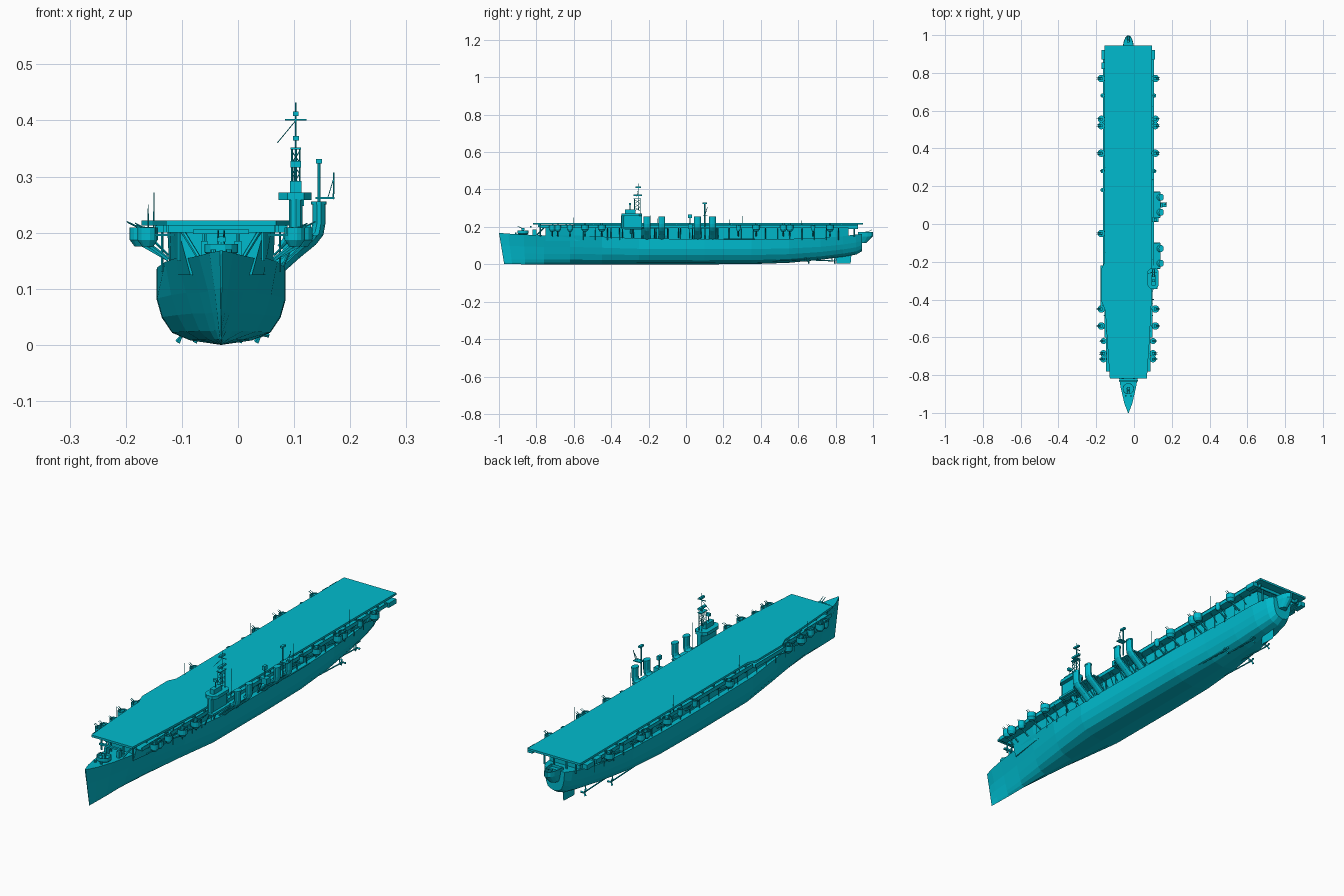
import bpy, bmesh, math
from mathutils import Vector, Matrix

CX = -0.03  # hull centreline
mat = bpy.data.materials.new("cyan")
mat.diffuse_color = (0.0, 0.5, 0.62, 1)


class Part:
    """Collects simple solids into one mesh object."""
    def __init__(self):
        self.bm = bmesh.new()

    def box(self, x0, x1, y0, y1, z0, z1):
        m = Matrix.Translation(((x0+x1)/2, (y0+y1)/2, (z0+z1)/2)) @ Matrix.Diagonal((x1-x0, y1-y0, z1-z0, 1))
        bmesh.ops.create_cube(self.bm, size=1, matrix=m)

    def rod(self, a, b, r, r2=None, n=6):
        a, b = Vector(a), Vector(b)
        d = b - a
        m = Matrix.Translation((a+b)/2) @ d.to_track_quat('Z', 'Y').to_matrix().to_4x4()
        bmesh.ops.create_cone(self.bm, cap_ends=True, segments=n, radius1=r,
                              radius2=r if r2 is None else r2, depth=d.length, matrix=m)

    def loft(self, rings, closed=True, caps=True):
        rs = [[self.bm.verts.new(p) for p in r] for r in rings]
        n = len(rs[0])
        for a, b in zip(rs, rs[1:]):
            for i in range(n if closed else n-1):
                j = (i+1) % n
                self.bm.faces.new((a[i], a[j], b[j], b[i]))
        if caps:
            self.bm.faces.new(rs[0][::-1])
            self.bm.faces.new(rs[-1])

    def tub(self, x, y, z0, z1, r, n=14):
        """Open gun tub: outer wall, rim, inner wall, floor."""
        levels = [(r*.55, z0-.012), (r, z0), (r, z1), (r*.9, z1), (r*.9, z0+.004)]
        self.loft([[(x+q*math.cos(k*math.tau/n), y+q*math.sin(k*math.tau/n), z) for k in range(n)]
                   for q, z in levels])

    def gun(self, x, y, z, s, dx, dy):
        """Pedestal, shielded mount and twin barrels pointing along dx, dy."""
        self.rod((x, y, z), (x, y, z+s*.5), s*.35, s*.25, 8)
        self.box(x-s*.3, x+s*.3, y-s*.3, y+s*.3, z+s*.5, z+s*.9)
        for o in (-.2, .2):
            px, py = x-dy*o*s, y+dx*o*s
            self.rod((px, py, z+s*.75), (px+dx*s*1.1, py+dy*s*1.1, z+s*1.3), s*.07, s*.05, 5)

    def done(self, name):
        bmesh.ops.recalc_face_normals(self.bm, faces=self.bm.faces)
        me = bpy.data.meshes.new(name)
        self.bm.to_mesh(me)
        self.bm.free()
        me.materials.append(mat)
        ob = bpy.data.objects.new(name, me)
        bpy.context.collection.objects.link(ob)
        return ob


# Hull: stations of (y, keel z, top z, half width, fullness, stem rake)
stations = [(-.972, .002, .168, .002, 0, .028), (-.93, .001, .164, .021, 0, .02), (-.86, 0, .159, .040, .05, .008),
            (-.76, 0, .155, .058, .25, 0), (-.62, 0, .155, .080, .5, 0), (-.45, 0, .148, .100, .75, 0),
            (-.25, 0, .138, .114, 1, 0), (.1, 0, .135, .115, 1, 0), (.35, .001, .135, .114, .97, 0),
            (.55, .008, .136, .108, .85, 0), (.72, .024, .14, .098, .75, 0), (.84, .04, .15, .084, .72, 0),
            (.91, .052, .16, .066, .75, 0), (.94, .07, .162, .048, .85, 0)]
full = [(0, 0), (.48, .06), (.76, .16), (.92, .36), (1, .6), (1, 1)]
vee = [0, .1, .2, .36, .56, 1]
hull = Part()
rings = []
for y, k, t, w, f, rake in stations:
    half = [(w*(f*a+(1-f)*v), k+(t-k)*b, y-rake*b) for (a, b), v in zip(full, vee)]
    rings.append([(CX+a, yy, z) for a, z, yy in half] + [(CX-a, yy, z) for a, z, yy in half[:0:-1]])
hull.loft(rings)
hull.done("hull")

# Hangar walls, stepped in from the hull, with flared forward end
hangar = Part()
hangar.loft([[(CX-w0, y, .125), (CX+w0, y, .125), (CX+w1, y, .207), (CX-w1, y, .207)]
             for y, w0, w1 in [(-.75, .055, .077), (-.6, .076, .09), (-.4, .092, .096), (.6, .092, .096),
                               (.8, .08, .088), (.87, .066, .08)]])
hangar.done("hangar")

# Flight deck outline with port bulge and narrowed forward end
outline = [(-.128, -.818), (.068, -.818), (.082, -.62), (.092, -.42), (.095, .945), (-.155, .945),
           (-.155, -.2), (-.172, -.235), (-.172, -.41), (-.152, -.46), (-.142, -.62)]
deck = Part()
deck.loft([[(x, y, z) for x, y in outline] for z in (.213, .222)])
deck.done("flight_deck")

# Deck beams and fascia below the deck
beams = Part()
for i in range(24):
    y = -.79 + i*.0735
    w = .095 if y < -.6 else .118
    beams.box(CX-w, CX+w, y, y+.006, .2, .213)
for s in (-1, 1):
    beams.box(CX+s*.1-.003, CX+s*.1+.003, -.6, .92, .2, .213)
    for y in (-.78, .9):
        for o in (.03, .075):
            beams.rod((CX+s*o, y, .15), (CX+s*o, y, .213), .004)
beams.done("deck_beams")

# Catwalks with outer screens and supporting struts on both sides
walk = Part()
for s in (-1, 1):
    for y0, y1, w in [(-.78, -.6, .117), (-.6, -.45, .126), (-.45, -.22, .146 if s < 0 else .128),
                      (-.22, .9, .134)]:
        x0, x1 = sorted((CX+s*(w-.035), CX+s*w))
        walk.box(x0, x1, y0, y1, .194, .198)
        walk.box(CX+s*w-.001, CX+s*w+.001, y0, y1, .194, .21)
    for i in range(22):
        y = -.55 + i*.065
        walk.rod((CX+s*.094, y, .16), (CX+s*.13, y, .195), .002, n=4)
        walk.rod((CX+s*.105, y, .13), (CX+s*.105, y, .2), .0018, n=4)
walk.done("catwalks")

# Side gun tubs and mounts
tubs, guns = Part(), Part()
for s in (-1, 1):
    for y, r in [(.77, .02), (.68, .011), (.555, .019), (.52, .019), (.375, .02), (.28, .011), (.18, .011),
                 (-.05, .02), (-.45, .02), (-.54, .02), (-.62, .016), (-.685, .018), (-.715, .018)]:
        if s > 0 and -.3 < y < .2:
            continue
        x = CX + s*(.143 - (.012 if y < -.6 else 0) - (.006 if r < .012 else 0))
        tubs.tub(x, y, .187, .209, r)
        tubs.rod((x, y, .18), (CX+s*.094, y, .152), .004, n=5)
        guns.gun(x, y, .19, r*1.15, s, 0)
tubs.box(-.172, -.15, .82, .855, .19, .21)
tubs.box(.09, .112, .87, .92, .19, .21)
tubs.box(-.172, -.15, .87, .92, .19, .21)

# Bow gun platform and overhanging stern gallery
tubs.tub(CX, -.872, .165, .18, .03)
guns.gun(CX, -.872, .17, .026, 0, -1)
n = 9
for lv in [[(.022, .045, .115), (.03, .08, .15), (.03, .08, .172), (.026, .075, .172), (.026, .075, .153)]]:
    tubs.loft([[(CX+w*math.cos(math.pi*i/n), .92+d*(math.sin(math.pi*i/n)), z) for i in range(n+1)]
               for w, d, z in lv])
guns.gun(CX, .968, .153, .024, 0, 1)
tubs.done("gun_tubs")
guns.done("guns")

# Forecastle fittings
fit = Part()
for s in (-1, 1):
    fit.rod((CX+s*.014, -.91, .16), (CX+s*.014, -.91, .17), .005, n=8)
    fit.box(CX+s*.03-.006, CX+s*.03+.006, -.82, -.8, .155, .185)
    fit.rod((CX+s*.04, -.8, .156), (CX+s*.07, -.75, .205), .004)
fit.box(CX-.05, CX+.05, -.835, -.825, .198, .206)
fit.done("forecastle_fittings")

# Island: tower, bridge, upper platform
isl = Part()
isl.box(.093, .113, -.33, -.235, .185, .258)
isl.box(.08, .125, -.345, -.225, .19, .199)
isl.loft([[(x, y, z) for x, y in [(.088, -.345), (.118, -.345), (.131, -.325), (.131, -.25), (.118, -.235),
                                  (.088, -.235), (.072, -.25), (.072, -.325)]] for z in (.258, .272)])
isl.box(.093, .113, -.325, -.27, .272, .292)
isl.rod((.103, -.335, .2), (.103, -.335, .26), .012, n=8)
isl.rod((.08, -.29, .17), (.103, -.29, .2), .012, n=6)
isl.done("island")

# Lattice mast with pole, yards and radar
mast = Part()
legs = [(.096, -.275), (.11, -.275), (.11, -.245), (.096, -.245)]
for i, (x, y) in enumerate(legs):
    x2, y2 = legs[(i+1) % 4]
    mast.rod((x, y, .27), (x, y, .35), .0017, n=5)
    for z in (.285, .305, .325):
        mast.rod((x, y, z), (x2, y2, z+.02), .001, n=4)
mast.box(.094, .112, -.28, -.24, .348, .352)
mast.rod((.103, -.255, .29), (.103, -.255, .432), .0025, .0012)
mast.box(.098, .109, -.28, -.235, .364, .372)
mast.box(.084, .122, -.257, -.254, .4, .4025)
mast.box(.098, .108, -.27, -.24, .408, .416)
mast.rod((.103, -.255, .4), (.07, -.265, .36), .0008, n=4)
mast.rod((.103, -.3, .29), (.103, -.3, .325), .002)
mast.box(.094, .112, -.306, -.295, .316, .328)
mast.done("mast")

# Four funnels bending outboard and upward from the hull side
fun = Part()
path = [(.062, .135, .017, 1), (.1, .165, .014, .9), (.128, .186, .013, .7), (.141, .2, .012, .4),
        (.144, .215, .0115, 0), (.144, .25, .0115, 0), (.144, .25, .0135, 0), (.144, .256, .0135, 0)]
for y in (-.208, -.13, .062, .142):
    rings = []
    for x, z, r, t in path:
        a = t*math.radians(50)
        ring = []
        for k in range(10):
            c, q = math.cos(k*math.tau/10), math.sin(k*math.tau/10)
            ring.append((x+c*r*math.cos(a), y+q*.019, z-c*r*math.sin(a)))
        rings.append(ring)
    fun.loft(rings)
fun.done("funnels")

# Platforms and braces around the funnels
brace = Part()
for y0, y1 in [(-.235, -.1), (.035, .17)]:
    brace.box(.095, .14, y0, y1, .192, .196)
    for y in (y0, (y0+y1)/2, y1):
        brace.rod((.075, y, .138), (.135, y, .194), .003, n=5)
for i in range(9):
    y = -.4 + i*.06
    brace.rod((.08, y, .14), (.104, y, .195), .0025, n=4)
brace.box(.095, .13, .01, .035, .19, .215)
brace.box(.138, .172, .09, .115, .26, .264)
brace.rod((.144, .1, .2), (.144, .1, .33), .003)
brace.box(.139, .15, .088, .112, .323, .331)
brace.rod((.17, .1, .26), (.171, .115, .307), .0015)
brace.rod((.16, .1, .262), (.17, .11, .295), .001, n=4)
brace.rod((.085, .2, .136), (.085, .37, .136), .003)
brace.done("funnel_platforms")

# Deck-edge aerials and small radar
aer = Part()
for x, y, z in [(.1, .235, .275), (.1, .62, .275), (-.15, .3, .272), (-.15, -.15, .272),
                (.1, -.19, .33), (-.16, -.6, .25)]:
    aer.rod((x, y, .19), (x, y, z), .0015, .0008, n=5)
aer.rod((.112, .022, .2), (.112, .022, .25), .003)
aer.box(.106, .118, .012, .032, .248, .265)
aer.done("aerials")

# Rudder, shafts, struts and propellers
run = Part()
run.loft([[(CX-w, y0, z), (CX, y0-.015, z), (CX+w, y0, z), (CX, y1, z)] for w, y0, y1, z in
          [(.003, .82, .88, .003), (.005, .815, .885, .06)]])
for s in (-1, 1):
    for x, y0, y1 in [(.04, .6, .79), (.07, .45, .65)]:
        px = CX+s*x
        run.rod((px, y0, .026), (px, y1, .018), .003)
        run.rod((px, y1-.01, .018), (px-s*.01, y1-.01, .055), .003, n=4)
        run.rod((px, y1, .018), (px, y1+.014, .018), .005, .001, 8)
        for k in range(3):
            a = k*math.tau/3
            run.rod((px, y1+.004, .018), (px+.015*math.cos(a), y1+.007, .018+.015*math.sin(a)), .002, .005, 4)
run.done("running_gear")
